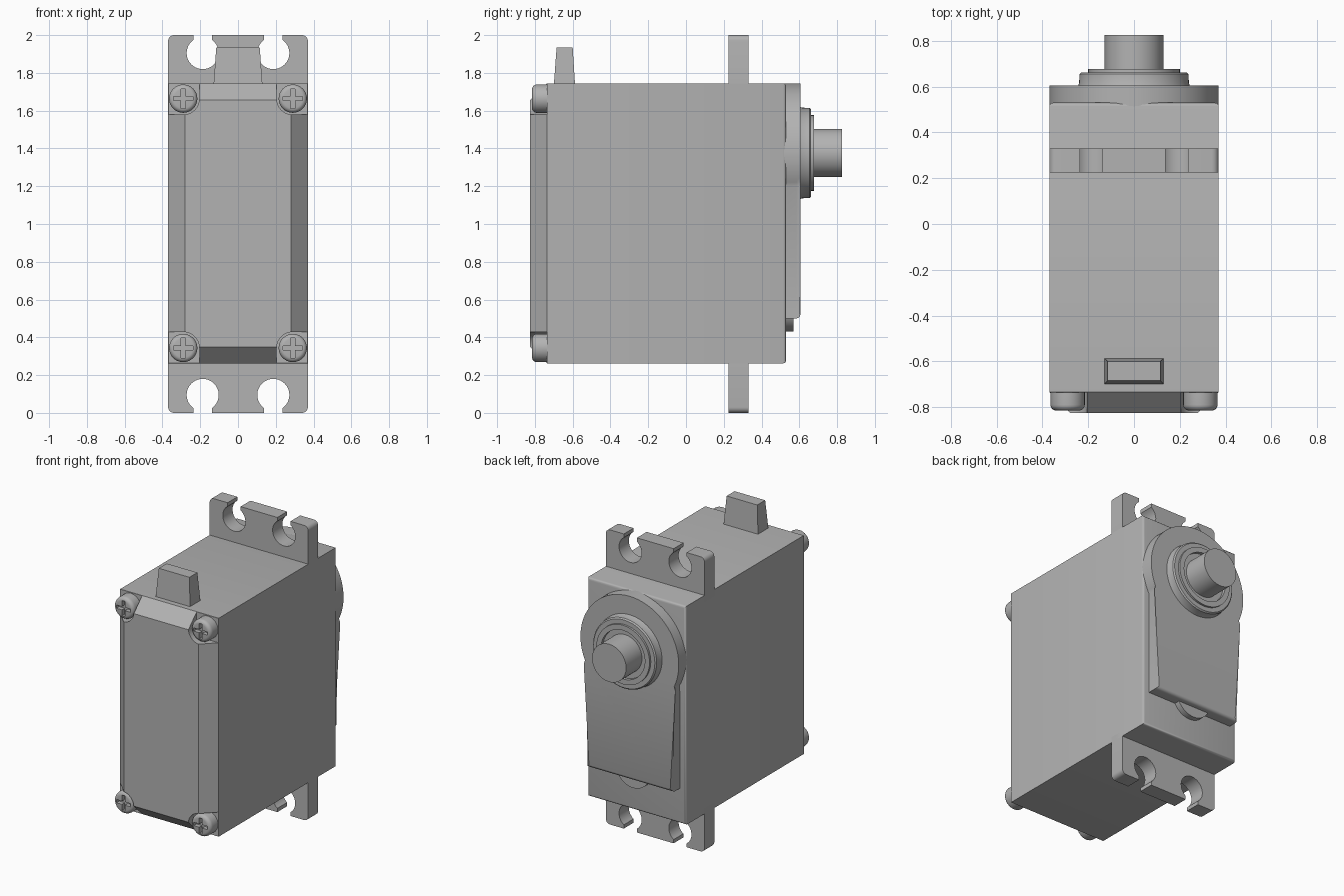
import bpy, bmesh, math
from mathutils import Matrix

old = bpy.data.objects.get("Cube")
if old:
    bpy.data.objects.remove(old, do_unlink=True)

GREY = (0.45, 0.45, 0.45, 1)
grey = bpy.data.materials.new("casing grey")
grey.use_nodes = True
grey.diffuse_color = GREY
grey.node_tree.nodes["Principled BSDF"].inputs["Base Color"].default_value = GREY


def finish(name, bm):
    bmesh.ops.recalc_face_normals(bm, faces=bm.faces)
    me = bpy.data.meshes.new(name)
    bm.to_mesh(me)
    bm.free()
    me.materials.append(grey)
    ob = bpy.data.objects.new(name, me)
    bpy.context.collection.objects.link(ob)
    return ob


def activate(ob):
    bpy.ops.object.select_all(action='DESELECT')
    ob.select_set(True)
    bpy.context.view_layer.objects.active = ob


def smooth(ob, angle=40):
    activate(ob)
    bpy.ops.object.shade_smooth_by_angle(angle=math.radians(angle))


def cut(ob, cutter):
    mod = ob.modifiers.new("cut", 'BOOLEAN')
    mod.operation, mod.solver, mod.object = 'DIFFERENCE', 'EXACT', cutter
    activate(ob)
    bpy.ops.object.modifier_apply(modifier=mod.name)
    bpy.data.objects.remove(cutter, do_unlink=True)


def prism(name, outline, y0, y1, bevel=0.0):
    """Extrude an x-z outline along y, optionally rounding the rim at y1."""
    bm = bmesh.new()
    a = [bm.verts.new((x, y0, z)) for x, z in outline]
    b = [bm.verts.new((x, y1, z)) for x, z in outline]
    bm.faces.new(a)
    rim = bm.faces.new(b)
    for i in range(len(a)):
        j = (i + 1) % len(a)
        bm.faces.new((a[i], a[j], b[j], b[i]))
    if bevel:
        bmesh.ops.bevel(bm, geom=list(rim.edges), offset=bevel, segments=3,
                        profile=0.5, affect='EDGES', clamp_overlap=True)
    return finish(name, bm)


def arc(cx, cz, r, a0, a1, n):
    return [(cx + r * math.cos(math.radians(a0 + (a1 - a0) * i / n)),
             cz + r * math.sin(math.radians(a0 + (a1 - a0) * i / n))) for i in range(n + 1)]


def lathe(name, profile, cx, cz, n=64):
    """Spin (radius, y) points about an axis along y."""
    bm = bmesh.new()
    rings = []
    for r, y in profile:
        rings.append([bm.verts.new((cx + r * math.cos(math.tau * i / n), y,
                                    cz + r * math.sin(math.tau * i / n))) for i in range(n)])
    for lo, hi in zip(rings, rings[1:]):
        for i in range(n):
            j = (i + 1) % n
            bm.faces.new((lo[i], lo[j], hi[j], hi[i]))
    bm.faces.new(rings[0])
    bm.faces.new(rings[-1])
    return finish(name, bm)


def frustum(name, lo, hi, axis):
    """Two rectangles (u0, u1, v0, v1, height) joined along y or z."""
    bm = bmesh.new()
    for u0, u1, v0, v1, h in (lo, hi):
        for u, v in ((u0, v0), (u1, v0), (u1, v1), (u0, v1)):
            bm.verts.new((u, h, v) if axis == 'y' else (u, v, h))
    bmesh.ops.convex_hull(bm, input=bm.verts)
    bmesh.ops.dissolve_limit(bm, angle_limit=0.01, verts=bm.verts, edges=bm.edges)
    return finish(name, bm)


W, Z0, Z1, FRONT, BACK = 0.37, 0.262, 1.745, -0.735, 0.53
SHAFT_Z = 1.376

# Main case with softened back and long edges
case = frustum("main_case", (-W, W, Z0, Z1, FRONT), (-W, W, Z0, Z1, BACK), 'y')
bm = bmesh.new()
bm.from_mesh(case.data)
edges = [e for e in bm.edges if sum(v.co.y > 0 for v in e.verts) == 2]
bmesh.ops.bevel(bm, geom=edges, offset=0.016, segments=3, profile=0.5, affect='EDGES')
bm.to_mesh(case.data)
bm.free()
smooth(case)

# Chamfered front cover with a rounded screw pocket in each corner
cover = frustum("front_cover", (-W, W, Z0, Z1, FRONT),
                (-0.28, 0.28, Z0 + 0.088, Z1 - 0.088, -0.825), 'y')
SCREW_X, SCREW_Z, POCKET = 0.29, 0.66, 0.085
mid = (Z0 + Z1) / 2
for sx in (-1, 1):
    for sz in (-1, 1):
        shape = arc(SCREW_X, SCREW_Z, POCKET, 180, 270, 12)
        shape += [(0.5, SCREW_Z - POCKET), (0.5, 0.9), (SCREW_X - POCKET, 0.9)]
        pocket = prism("pocket_cutter", [(sx * x, mid + sz * z) for x, z in shape], -0.9, FRONT - 0.001)
        cut(cover, pocket)
smooth(cover, 30)

# Cross-head screws
for sx, side in ((1, "left"), (-1, "right")):
    for sz, level in ((1, "top"), (-1, "bottom")):
        cx, cz = sx * SCREW_X, mid + sz * SCREW_Z
        profile = [(0.075, FRONT + 0.01)]
        profile += [(r, y) for r, y in arc(0.05, -0.79, 0.025, 0, -90, 5)]
        screw = lathe(f"screw_{level}_{side}", profile, cx, cz, 32)
        a, b = 0.011, 0.052
        cross = [(a, a), (a, b), (-a, b), (-a, a), (-b, a), (-b, -a),
                 (-a, -a), (-a, -b), (a, -b), (a, -a), (b, -a), (b, a)]
        cut(screw, prism("cross_cutter", [(cx + x, cz + z) for x, z in cross], -0.9, -0.785))
        smooth(screw)

# Mounting tabs with open keyhole slots
R, SLOT, HOLE_X, HOLE_Z = 0.085, 0.049, 0.187, 1.905
gap = math.degrees(math.asin(SLOT / R))
half = [(W, 1.70)] + arc(W - 0.03, 1.97, 0.03, 0, 90, 5)
half += [(HOLE_X + SLOT, 2)]
half += arc(HOLE_X, HOLE_Z, R, 90 - gap, -270 + gap, 32)
half += [(HOLE_X - SLOT, 2)]
outline = half + [(-x, z) for x, z in reversed(half)]
smooth(prism("top_mounting_tab", outline, 0.225, 0.33), 30)
smooth(prism("bottom_mounting_tab", [(x, 2 - z) for x, z in outline], 0.225, 0.33), 30)

# Tapered cable stub
frustum("cable_stub", (-0.13, 0.13, -0.70, -0.587, 1.73),
        (-0.115, 0.115, -0.685, -0.60, 1.935), 'z')

# Gear cover plate: round head on a narrower straight body
SIDE = 0.325
a0 = -math.degrees(math.acos(SIDE / W))
plate = [(SIDE, 0.5)] + arc(0, SHAFT_Z, W - 0.001, a0, 180 - a0, 64) + [(-SIDE, 0.5)]
smooth(prism("gear_cover", plate, BACK - 0.02, 0.605, 0.02))

# Small boss peeking out below the gear cover
smooth(lathe("lower_boss", [(0.13, BACK - 0.02), (0.13, 0.568)], 0, 0.56, 48))

# Stepped collar and output shaft
smooth(lathe("bearing_collar", [(0.25, 0.59), (0.24, 0.615), (0.238, 0.655), (0.23, 0.663),
                                (0.2, 0.663), (0.2, 0.677), (0.165, 0.677),
                                (0.165, 0.655)], 0, SHAFT_Z))
smooth(lathe("output_shaft", [(0.128, 0.6), (0.128, 0.825)], 0, SHAFT_Z))
